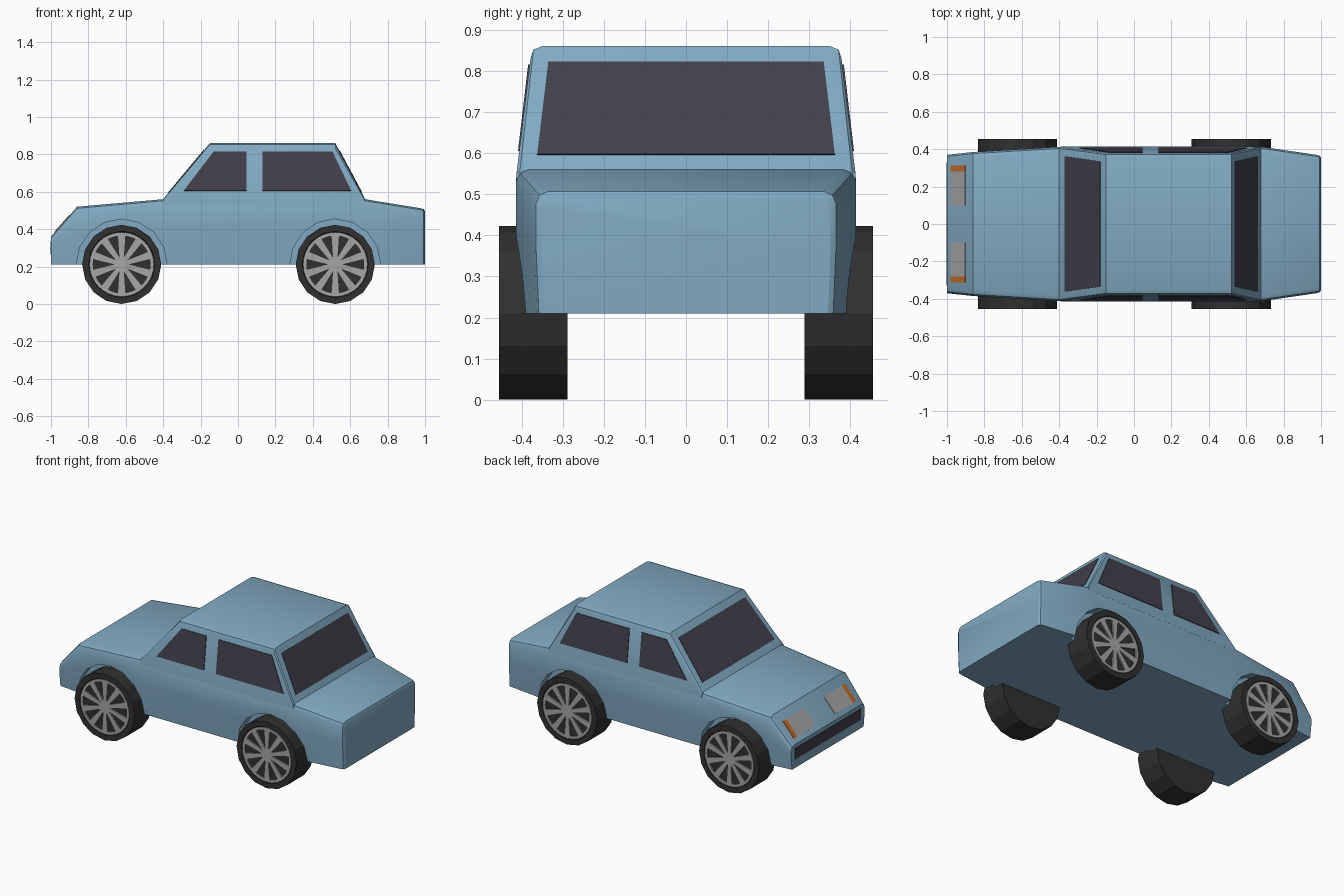
import bpy, bmesh
from math import sin, cos, pi, radians
from mathutils import Vector

if "Cube" in bpy.data.objects:
    bpy.data.objects.remove(bpy.data.objects["Cube"])


def mat(name, r, g, b):
    m = bpy.data.materials.new(name)
    m.diffuse_color = (r, g, b, 1)
    m.use_nodes = True
    m.node_tree.nodes["Principled BSDF"].inputs["Base Color"].default_value = m.diffuse_color
    return m


BLUE = mat("paint_blue", 0.22, 0.40, 0.54)
GLASS = mat("dark_glass", 0.055, 0.05, 0.07)
RUBBER = mat("rubber", 0.03, 0.03, 0.03)
ALLOY = mat("alloy", 0.38, 0.38, 0.38)
ORANGE = mat("indicator_orange", 0.55, 0.15, 0.02)


def make(name, verts, faces, m=None, smooth=False):
    me = bpy.data.meshes.new(name)
    bm = bmesh.new()
    vs = [bm.verts.new(v) for v in verts]
    for f in faces:
        bm.faces.new([vs[i] for i in f])
    bmesh.ops.recalc_face_normals(bm, faces=bm.faces)
    bm.to_mesh(me)
    bm.free()
    ob = bpy.data.objects.new(name, me)
    bpy.context.collection.objects.link(ob)
    if m:
        me.materials.append(m)
    if smooth:
        bpy.ops.object.select_all(action='DESELECT')
        ob.select_set(True)
        bpy.context.view_layer.objects.active = ob
        bpy.ops.object.shade_smooth_by_angle(angle=radians(28))
    return ob


def loft(name, rings, m=None, smooth=False, closed=False):
    """Skin equal-length rings; cap the ends, or join them if closed."""
    n, k = len(rings[0]), len(rings)
    verts = [v for r in rings for v in r]
    faces = []
    for a in range(k if closed else k - 1):
        b = (a + 1) % k
        for i in range(n):
            j = (i + 1) % n
            faces.append((a * n + i, a * n + j, b * n + j, b * n + i))
    if not closed:
        faces += [tuple(range(n)), tuple(range((k - 1) * n, k * n))]
    return make(name, verts, faces, m, smooth)


def section(x, half):
    """Mirror a half cross-section of (y, z) points into a closed ring."""
    return [(x, y, z) for y, z in half] + [(x, -y, z) for y, z in reversed(half)]


def panel(name, pts, normal, m, t=0.003):
    d = Vector(normal).normalized() * t
    return loft(name, [[Vector(p) - d for p in pts], [Vector(p) + d for p in pts]], m)


def disc(cx, cz, r, y, n):
    return [(cx + r * cos(2 * pi * i / n), y, cz + r * sin(2 * pi * i / n)) for i in range(n)]


# Lower body: stations of x, top height, sill half width, shoulder half width
stations = [(-1, .36, .36, .37), (-.86, .52, .377, .385), (-.4, .56, .40, .413),
            (.68, .56, .40, .413), (.975, .512, .363, .37), (.993, .507, .358, .365),
            (1.0, .495, .345, .352)]
rings = []
for x, zt, wb, wt in stations:
    rings.append(section(x, [(wb, .21), (wt, .21 + .55 * (zt - .21)), (wt, zt - .03),
                             (wt - .009, zt - .009), (wt - .03, zt)]))
body = loft("car_body", rings, BLUE, True)

# Cabin: pillars sloping from the belt line to the roof
low = [(.413, .53), (.4125, .55), (.404, .556), (.385, .56)]
high = [(.4135, .53), (.378, .832), (.371, .852), (.35, .86)]
loft("cabin", [section(-.4, low), section(-.15, high), section(.52, high),
               section(.68, low)], BLUE, True)

# Windscreen and rear window
for name, nx, nz, (x0, z0), (x1, z1) in (
        ("windscreen", -.77, .64, (-.37, .596), (-.18, .824)),
        ("rear_window", .88, .47, (.661, .596), (.541, .821))):
    panel(name, [(x0, -.362, z0), (x0, .362, z0), (x1, .335, z1), (x1, -.335, z1)],
          (nx, 0, nz), GLASS)

# Grille
panel("grille", [(-1, -.33, .265), (-1, .33, .265), (-1, .33, .335), (-1, -.33, .335)],
      (-1, 0, 0), GLASS)

WHEEL_Z, WHEEL_R, SIDES = .2115, .2115, 16


def nose_z(x):
    return .36 + (x + 1) * .16 / .14


for s, side in ((-1, "right"), (1, "left")):
    # Side windows lie on the leaning cabin wall
    for name, pts in (
            ("front", [(-.29, .605), (-.13, .815), (.045, .815), (.045, .605)]),
            ("back", [(.13, .605), (.13, .815), (.505, .815), (.605, .605)])):
        panel(f"{name}_side_window_{side}",
              [(x, s * (.4135 - .1175 * (z - .53)), z) for x, z in pts],
              (0, s, .1175), GLASS, .004)

    # Headlights and indicators on the sloping nose
    for name, y0, y1, m in (("headlight", .10, .28, ALLOY), ("indicator", .28, .312, ORANGE)):
        panel(f"{name}_{side}",
              [(x, s * y, nose_z(x)) for x, y in
               ((-.98, y0), (-.98, y1), (-.90, y1), (-.90, y0))], (-.75, 0, .66), m)

    for end, cx in (("front", -.622), ("rear", .52)):
        tag = f"{end}_{side}"

        # Wheel arch cut into the body side
        cutter = loft(f"arch_cutter_{tag}", [disc(cx, WHEEL_Z, .242, s * .345, SIDES),
                                             disc(cx, WHEEL_Z, .242, s * .6, SIDES)], BLUE)
        cutter.hide_render = True
        cutter.hide_viewport = True
        cut = body.modifiers.new(f"arch_{tag}", 'BOOLEAN')
        cut.operation = 'DIFFERENCE'
        cut.solver = 'EXACT'
        cut.object = cutter

        # Tyre with a dark recessed wheel face
        loft(f"tyre_{tag}", [disc(cx, WHEEL_Z, r, s * y, SIDES) for r, y in
                             ((WHEEL_R, .288), (WHEEL_R, .455), (.178, .455), (.172, .446))],
             RUBBER)

        # Rim ring
        loft(f"rim_{tag}", [disc(cx, WHEEL_Z, r, s * y, 32) for r, y in
                            ((.172, .440), (.172, .454), (.155, .454), (.155, .440))],
             ALLOY, closed=True)

        # Hub
        loft(f"hub_{tag}", [disc(cx, WHEEL_Z, .04, s * .44, 20),
                            disc(cx, WHEEL_Z, .04, s * .454, 20)], ALLOY)

        # Ten spokes
        verts, faces = [], []
        for i in range(10):
            a = 2 * pi * (i + .5) / 10
            b = len(verts)
            for y in (.44, .454):
                for r, w in ((.03, -.011), (.16, -.02), (.16, .02), (.03, .011)):
                    verts.append((cx + r * cos(a) - w * sin(a), s * y,
                                  WHEEL_Z + r * sin(a) + w * cos(a)))
            faces += [tuple(b + k for k in f) for f in
                      ((0, 1, 2, 3), (4, 5, 6, 7), (0, 1, 5, 4), (1, 2, 6, 5),
                       (2, 3, 7, 6), (3, 0, 4, 7))]
        make(f"spokes_{tag}", verts, faces, ALLOY)
